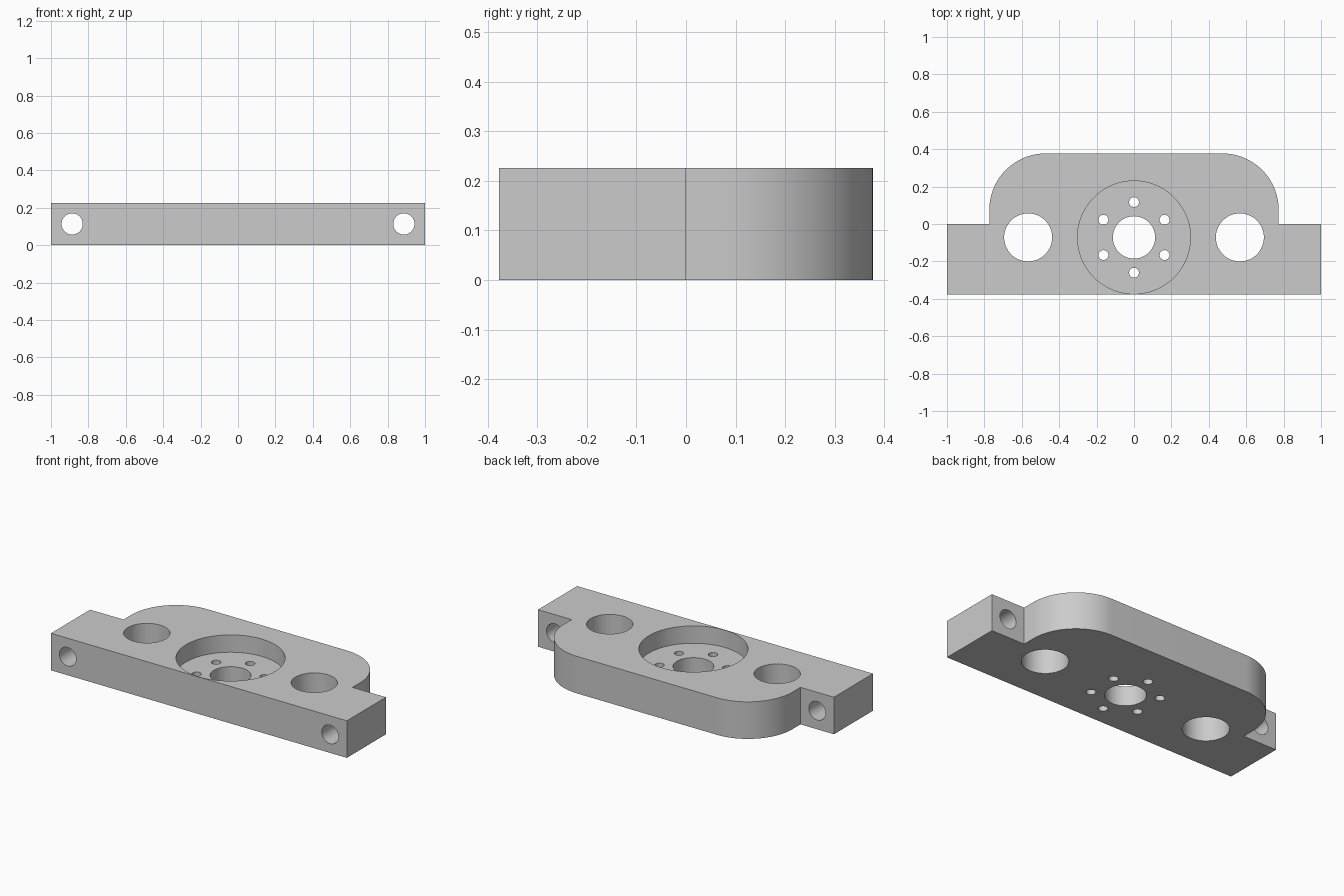
import bpy, bmesh, math
from mathutils import Matrix, Vector

cube = bpy.data.objects.get("Cube")
if cube:
    bpy.data.objects.remove(cube, do_unlink=True)

# Main dimensions
HALF_D = 0.3774      # half depth
THICK = 0.2264       # plate thickness
BODY_X = 0.7736      # half width of the rounded body
CORNER = 0.3019      # body corner radius
HUB_Y = -0.0717      # y of the bore row

grey = bpy.data.materials.new("machined grey")
grey.use_nodes = True
colour = (0.6, 0.6, 0.6, 1)
grey.diffuse_color = colour
grey.node_tree.nodes["Principled BSDF"].inputs["Base Color"].default_value = colour


def add_object(name, bm):
    mesh = bpy.data.meshes.new(name)
    bm.to_mesh(mesh)
    bm.free()
    obj = bpy.data.objects.new(name, mesh)
    bpy.context.collection.objects.link(obj)
    return obj


def extrude_outline(name, points, height):
    bm = bmesh.new()
    face = bm.faces.new([bm.verts.new((x, y, 0)) for x, y in points])
    top = bmesh.ops.extrude_face_region(bm, geom=[face])["geom"]
    verts = [v for v in top if isinstance(v, bmesh.types.BMVert)]
    bmesh.ops.translate(bm, verts=verts, vec=(0, 0, height))
    bmesh.ops.recalc_face_normals(bm, faces=bm.faces)
    return add_object(name, bm)


def cut_cylinder(target, name, centre, radius, length, along_y=False, sides=72):
    bm = bmesh.new()
    turn = Matrix.Rotation(math.pi / 2, 4, "X") if along_y else Matrix()
    bmesh.ops.create_cone(bm, cap_ends=True, segments=sides, radius1=radius,
                          radius2=radius, depth=length,
                          matrix=Matrix.Translation(Vector(centre)) @ turn)
    cutter = add_object(name, bm)
    cutter.hide_render = True
    mod = target.modifiers.new(name, "BOOLEAN")
    mod.operation = "DIFFERENCE"
    mod.solver = "EXACT"
    mod.object = cutter
    bpy.ops.object.modifier_apply(modifier=mod.name)
    bpy.data.objects.remove(cutter, do_unlink=True)


# Plate outline: right half from the front edge to the back, then mirrored
right = [(1, -HALF_D), (1, 0), (BODY_X, 0)]
for i in range(25):
    a = math.pi / 2 * i / 24
    right.append((BODY_X - CORNER + CORNER * math.cos(a),
                  HALF_D - CORNER + CORNER * math.sin(a)))
outline = right + [(-x, y) for x, y in reversed(right)]
plate = extrude_outline("mounting_plate", outline, THICK)
bpy.ops.object.select_all(action="DESELECT")
bpy.context.view_layer.objects.active = plate
plate.select_set(True)

# Round recess in the top and central bore
cut_cylinder(plate, "recess", (0, HUB_Y, THICK + 0.094), 0.3019, 0.4, sides=96)
cut_cylinder(plate, "centre_bore", (0, HUB_Y, 0.1), 0.1132, 1)

# Ring of six small bolt holes
for i in range(6):
    a = math.pi / 2 + i * math.pi / 3
    spot = (0.1887 * math.cos(a), HUB_Y + 0.1887 * math.sin(a), 0.1)
    cut_cylinder(plate, "bolt_hole", spot, 0.0264, 1, sides=32)

# Large side bores and fixing holes through the ears
for side in (-1, 1):
    cut_cylinder(plate, "side_bore", (side * 0.566, HUB_Y, 0.1), 0.1283, 1)
    cut_cylinder(plate, "ear_hole", (side * 0.8868, -0.2, THICK / 2),
                 0.0566, 1, along_y=True, sides=48)

plate.data.materials.clear()
plate.data.materials.append(grey)
for face in plate.data.polygons:
    face.material_index = 0
bpy.ops.object.shade_smooth_by_angle(angle=math.radians(30))
